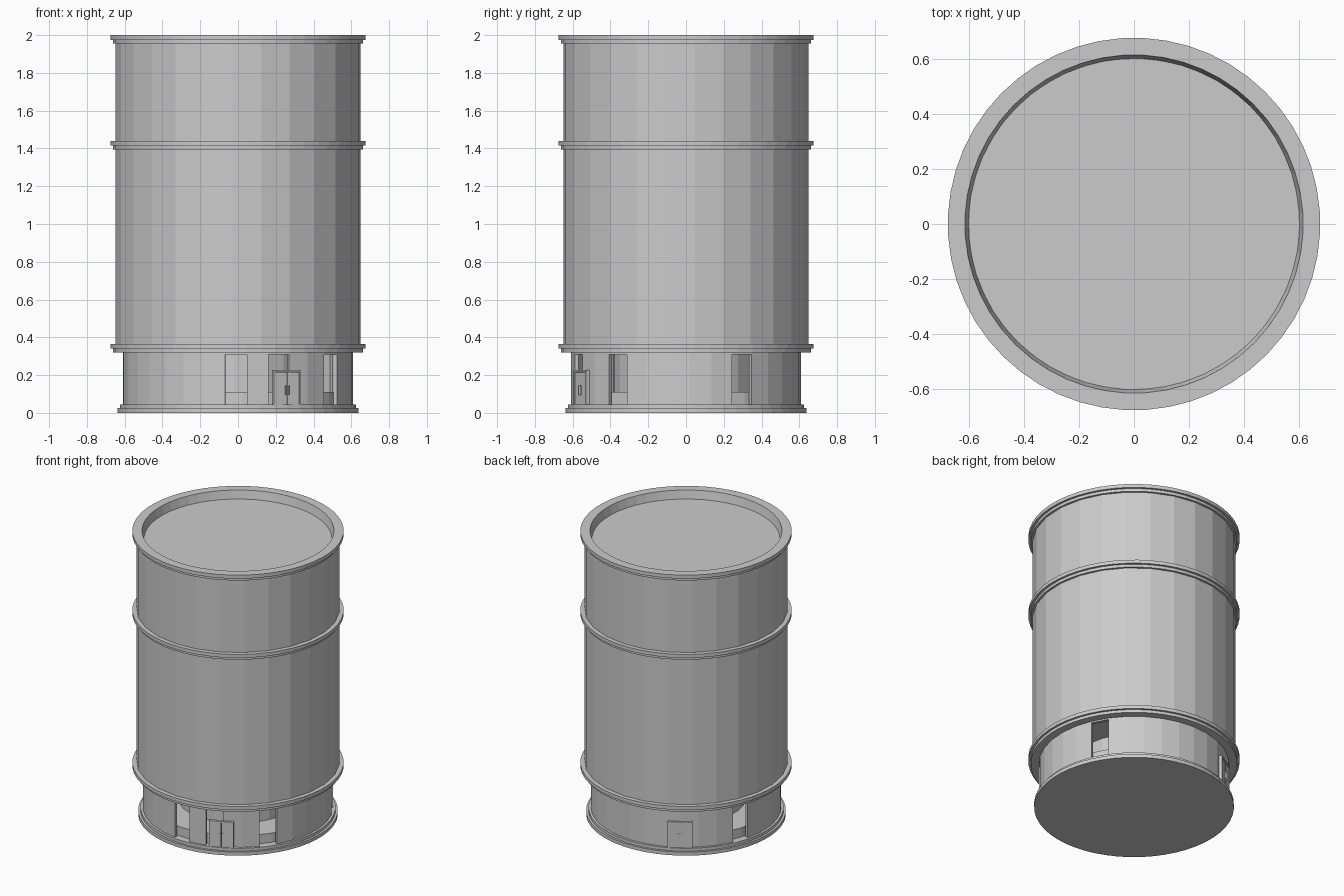
import bpy, bmesh
from math import radians, sin, cos, pi

cube = bpy.data.objects.get("Cube")
if cube:
    bpy.data.objects.remove(cube, do_unlink=True)

grey = bpy.data.materials.new("light_grey")
grey.use_nodes = True
COLOUR = (0.6, 0.6, 0.6, 1)
grey.diffuse_color = COLOUR
grey.node_tree.nodes["Principled BSDF"].inputs["Base Color"].default_value = COLOUR


def finish(name, bm):
    bmesh.ops.recalc_face_normals(bm, faces=bm.faces)
    mesh = bpy.data.meshes.new(name)
    bm.to_mesh(mesh)
    bm.free()
    mesh.materials.append(grey)
    obj = bpy.data.objects.new(name, mesh)
    bpy.context.collection.objects.link(obj)
    return obj


def lathe(name, profile, sides, phase=87):
    """Flat-sided turned solid; profile runs (radius, z), ends are capped."""
    bm = bmesh.new()
    rings = []
    for r, z in profile:
        angles = [radians(phase) + 2 * pi * i / sides for i in range(sides)]
        rings.append([bm.verts.new((r * cos(a), r * sin(a), z)) for a in angles])
    for low, high in zip(rings, rings[1:]):
        for i in range(sides):
            j = (i + 1) % sides
            bm.faces.new((low[i], low[j], high[j], high[i]))
    bm.faces.new(rings[0][::-1])
    bm.faces.new(rings[-1])
    return finish(name, bm)


def add_panel(bm, start, end, inner, outer, z0, z1):
    """Straight wall segment between two angles in degrees."""
    corners = [(inner, start), (outer, start), (outer, end), (inner, end)]
    low, high = [[bm.verts.new((r * cos(radians(a)), r * sin(radians(a)), z))
                  for r, a in corners] for z in (z0, z1)]
    bm.faces.new(low)
    bm.faces.new(high)
    for i in range(4):
        j = (i + 1) % 4
        bm.faces.new((low[i], low[j], high[j], high[i]))


def door(name, angle):
    """Double door: two leaves, a frame and a pair of pull handles."""
    a = radians(angle)
    out, side = (cos(a), sin(a)), (-sin(a), cos(a))
    bm = bmesh.new()

    def box(t, z, d, width, height, depth):
        made = bmesh.ops.create_cube(bm, size=1)["verts"]
        for v in made:
            u = t + v.co.x * width
            w = d + v.co.y * depth
            v.co = (out[0] * w + side[0] * u, out[1] * w + side[1] * u,
                    z + v.co.z * height)

    for s in (-1, 1):
        box(s * 0.036, 0.13, 0.61, 0.068, 0.17, 0.012)
        box(s * 0.075, 0.135, 0.61, 0.01, 0.185, 0.02)
        box(s * 0.01, 0.12, 0.62, 0.004, 0.05, 0.008)
    box(0, 0.222, 0.61, 0.16, 0.012, 0.02)
    return finish(name, bm)


# Stepped base and inner ground floor
lathe("base", [(0.64, 0), (0.64, 0.025), (0.625, 0.025), (0.625, 0.045)], 52)
lathe("ground_floor", [(0.575, 0.04), (0.575, 0.11)], 33)
lathe("inner_core", [(0.385, 0.1), (0.385, 0.335)], 26)

# Ground storey wall of flat panels, some left open
PANELS, FIRST = 33, -96.4
OPEN = {0, 2, 5, 11, 23}
step = 360 / PANELS
wall = bmesh.new()
for i in range(PANELS):
    start = FIRST + i * step
    if i not in OPEN:
        add_panel(wall, start, start + step, 0.59, 0.61, 0.04, 0.33)
    else:
        add_panel(wall, start, start + step, 0.59, 0.61, 0.31, 0.33)
finish("ground_wall", wall)

# Doors on opposite sides
door("front_door", -65)
door("back_door", 121.5)

# Main tower with a sunken roof
lathe("tower", [(0.62, 0.325), (0.65, 0.325), (0.65, 1.98), (0.615, 1.98),
                (0.605, 1.94)], 26)

# Stepped bands around the tower, the top one open around the roof
for name, top in (("lower_band", 0.365), ("middle_band", 1.44)):
    lathe(name, [(0.662, top - 0.045), (0.662, top - 0.025),
                 (0.677, top - 0.025), (0.677, top)], 52)
lathe("roof_rim", [(0.6, 1.93), (0.64, 1.955), (0.662, 1.955), (0.662, 1.975),
                   (0.677, 1.975), (0.677, 2.0), (0.615, 2.0), (0.602, 1.942)], 52)
